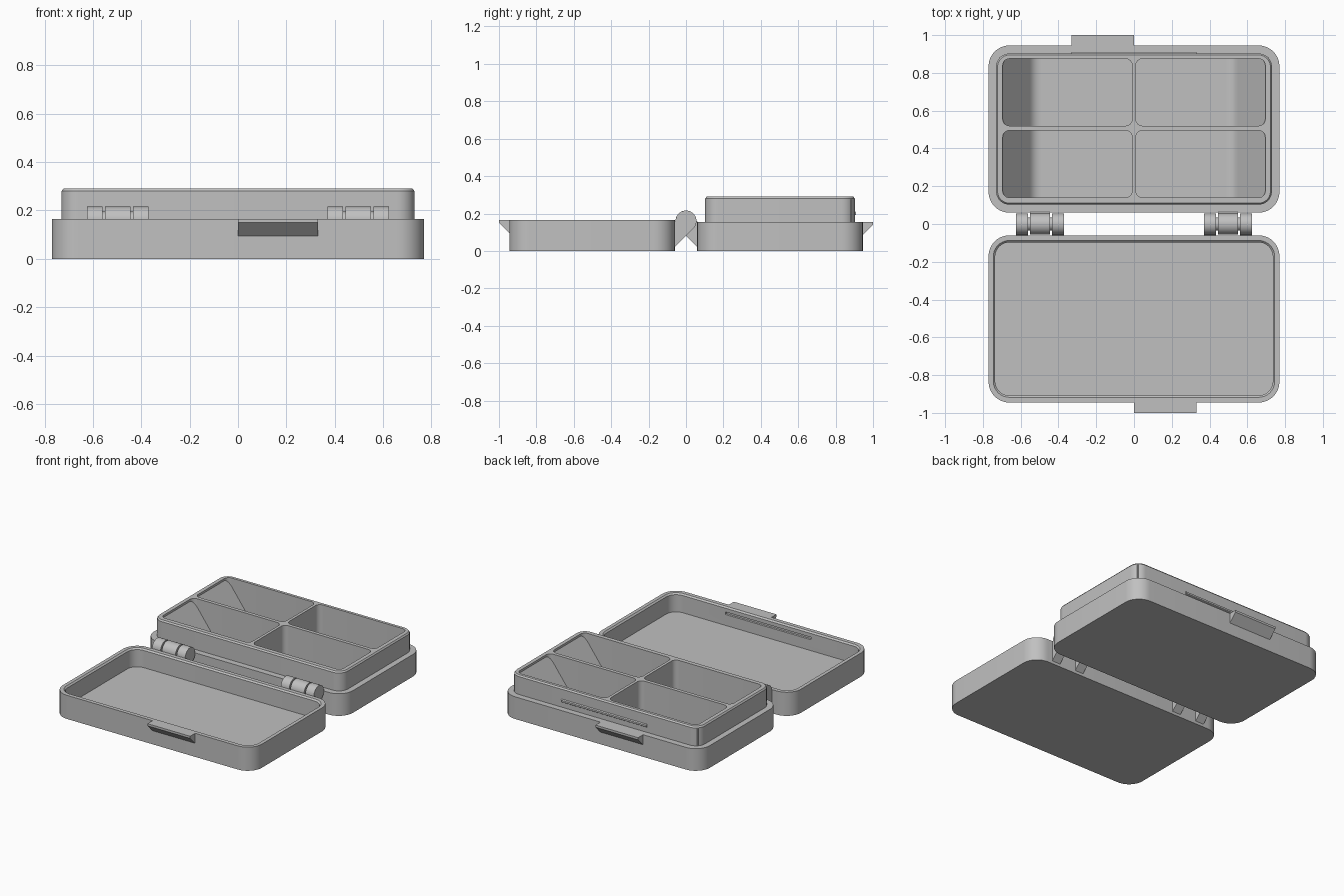
import bpy, bmesh, math
from mathutils import Vector

if "Cube" in bpy.data.objects:
    bpy.data.objects.remove(bpy.data.objects["Cube"])

grey = bpy.data.materials.new("grey_plastic")
grey.diffuse_color = (0.53, 0.53, 0.53, 1)
grey.use_nodes = True
grey.node_tree.nodes["Principled BSDF"].inputs["Base Color"].default_value = grey.diffuse_color


def finish(name, bm):
    bmesh.ops.recalc_face_normals(bm, faces=bm.faces)
    me = bpy.data.meshes.new(name)
    bm.to_mesh(me)
    bm.free()
    me.materials.append(grey)
    ob = bpy.data.objects.new(name, me)
    bpy.context.collection.objects.link(ob)
    return ob


def smooth(ob):
    bpy.ops.object.select_all(action='DESELECT')
    ob.select_set(True)
    bpy.context.view_layer.objects.active = ob
    bpy.ops.object.shade_smooth_by_angle(angle=math.radians(30))


def loft(name, cx, cy, rings, seg=10):
    """Closed solid through rounded rectangles (half x, half y, radius, z)."""
    bm = bmesh.new()
    loops = []
    for hx, hy, r, z in rings:
        ring = []
        for k, (sx, sy) in enumerate([(1, 1), (-1, 1), (-1, -1), (1, -1)]):
            for i in range(seg + 1):
                a = (k + i / seg) * math.pi / 2
                ring.append(bm.verts.new((cx + sx * (hx - r) + r * math.cos(a),
                                          cy + sy * (hy - r) + r * math.sin(a), z)))
        loops.append(ring)
    n = len(loops[0])
    for a, b in zip(loops, loops[1:]):
        for i in range(n):
            j = (i + 1) % n
            bm.faces.new((a[i], a[j], b[j], b[i]))
    bm.faces.new(loops[0][::-1])
    bm.faces.new(loops[-1])
    return finish(name, bm)


def prism(name, pts, axis, lo, hi):
    """Extrude a profile: (y, z) along x, or (x, z) along y."""
    bm = bmesh.new()
    put = (lambda p, t: (t, p[0], p[1])) if axis == 'x' else (lambda p, t: (p[0], t, p[1]))
    face = bm.faces.new([bm.verts.new(put(p, lo)) for p in pts])
    out = bmesh.ops.extrude_face_region(bm, geom=[face])
    verts = [g for g in out['geom'] if isinstance(g, bmesh.types.BMVert)]
    step = Vector(put((0, 0), hi - lo))
    bmesh.ops.translate(bm, verts=verts, vec=step)
    return finish(name, bm)


def carve(ob, cutters):
    for c in cutters:
        m = ob.modifiers.new("cut", 'BOOLEAN')
        m.operation, m.solver, m.object = 'DIFFERENCE', 'EXACT', c
    dg = bpy.context.evaluated_depsgraph_get()
    me = bpy.data.meshes.new_from_object(ob.evaluated_get(dg))
    ob.modifiers.clear()
    ob.data = me
    for c in cutters:
        bpy.data.objects.remove(c)


# Base tray with raised, stepped insert
CY = 0.5025
tray = loft("base_tray", 0, CY, [
    (0.77, 0.4425, 0.11, 0), (0.77, 0.4425, 0.11, 0.155),
    (0.73, 0.40, 0.07, 0.155), (0.73, 0.40, 0.07, 0.28), (0.722, 0.392, 0.062, 0.29)])
FLOOR = 0.05
carve(tray, [loft("pocket_cutter", sx * 0.3525, y, [
    (0.3425, 0.1775, 0.035, FLOOR), (0.3425, 0.1775, 0.035, 0.4)])
    for sx in (-1, 1) for y in (0.3175, 0.6975)])
smooth(tray)

# Sloping scoop ramps at the outer end of the compartments
corner, up, flat = Vector((0.53, FLOOR)), Vector((0.553, 0.084)), Vector((0.49, FLOOR))
curve = [(1 - t) ** 2 * up + 2 * t * (1 - t) * corner + t * t * flat
         for t in [i / 8 for i in range(9)]]
for s, side in ((-1, "left"), (1, "right")):
    pts = [(0.712, 0.03), (0.712, 0.275), (0.695, 0.275)] + [tuple(p) for p in curve] + [(0.49, 0.03)]
    smooth(prism("scoop_ramp_" + side, [(s * x, z) for x, z in pts], 'y', 0.13, 0.885))

# Hollow lid with chamfered rim and a snap groove inside its front wall
lid = loft("lid", 0, -CY, [
    (0.77, 0.4425, 0.11, 0), (0.77, 0.4425, 0.11, 0.165),
    (0.745, 0.415, 0.085, 0.165), (0.735, 0.405, 0.075, 0.155), (0.735, 0.405, 0.075, 0.035)])
carve(lid, [prism("groove_cutter", [(-0.89, 0.108), (-0.918, 0.113), (-0.918, 0.127), (-0.89, 0.132)],
                  'x', -0.33, 0.33)])
smooth(lid)

# Snap ridge on the back of the insert
prism("snap_ridge", [(0.895, 0.185), (0.91, 0.195), (0.91, 0.207), (0.895, 0.217)], 'x', -0.33, 0.33)

# Finger tabs
for s, top, x0, name in ((-1, 0.165, 0, "lid_tab"), (1, 0.155, -0.33, "base_tab")):
    prism(name, [(s * 0.935, top), (s * 1.0, top), (s * 1.0, top - 0.015), (s * 0.935, top - 0.08)],
          'x', x0, x0 + 0.33)

# Hinges: outer knuckles belong to the lid, middle knuckle to the base
AX, R = 0.16, 0.056


def knuckle(name, s, x0, x1):
    pts = [(0.07, 0.01), (0.07, 0.15)]
    pts += [(R * math.cos(a), AX + R * math.sin(a))
            for a in [math.radians(225 * i / 24) for i in range(25)]]
    smooth(prism(name, [(s * y, z) for y, z in pts], 'x', x0, x1))


for c, side in ((-0.4975, "left"), (0.4975, "right")):
    knuckle("lid_knuckle_a_" + side, -1, c - 0.1275, c - 0.0625)
    knuckle("base_knuckle_" + side, 1, c - 0.0525, c + 0.0525)
    knuckle("lid_knuckle_b_" + side, -1, c + 0.0625, c + 0.1275)
    pin = [(0.035 * math.cos(i * math.pi / 12), AX + 0.035 * math.sin(i * math.pi / 12)) for i in range(24)]
    smooth(prism("hinge_pin_" + side, pin, 'x', c - 0.07, c + 0.07))
